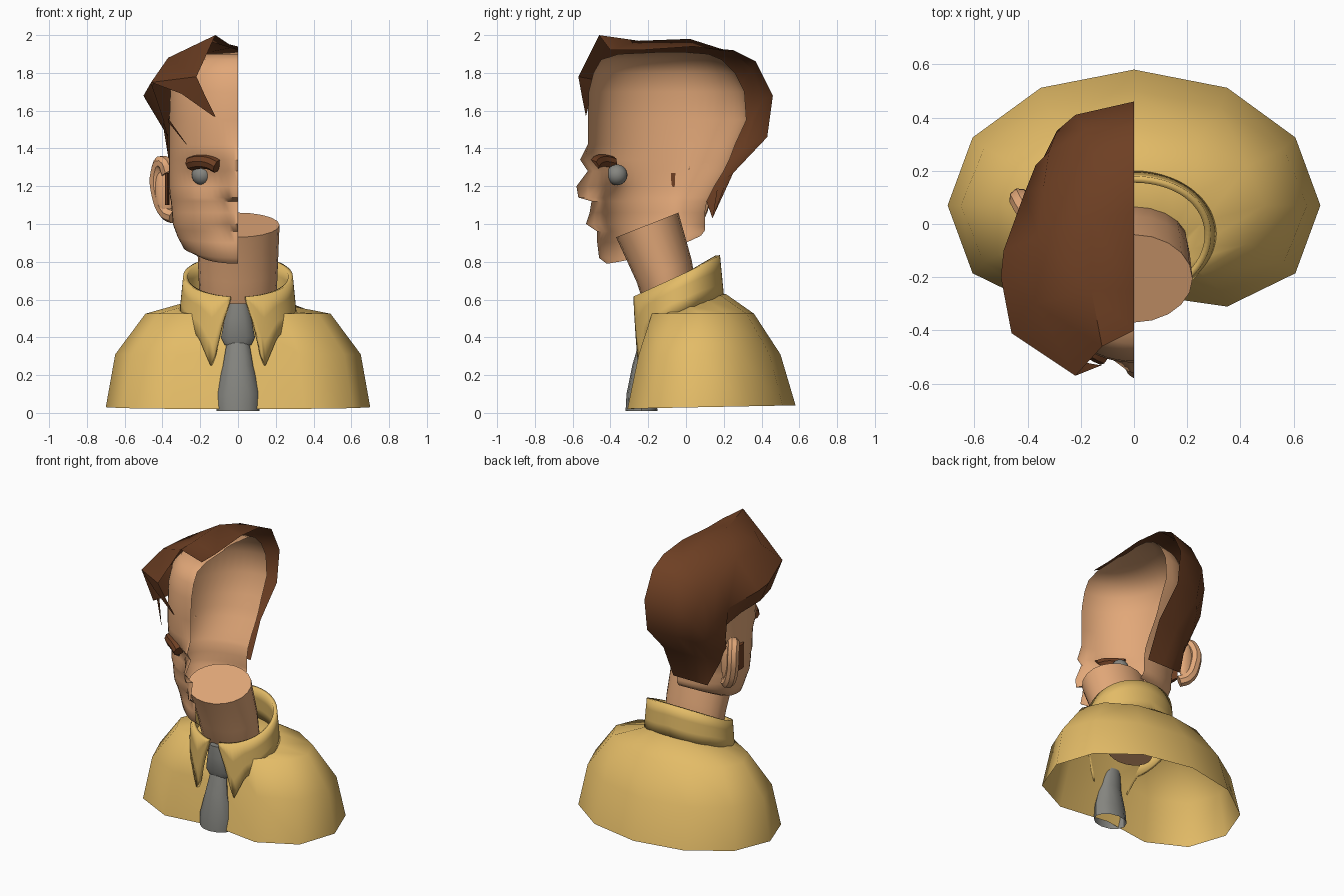
import bpy
import bmesh
from math import sin, cos, radians, pi, exp

default_cube = bpy.data.objects.get("Cube")
if default_cube:
    bpy.data.objects.remove(default_cube, do_unlink=True)


def make_material(name, colour):
    mat = bpy.data.materials.new(name)
    mat.use_nodes = True
    rgba = (*colour, 1.0)
    mat.diffuse_color = rgba
    mat.node_tree.nodes["Principled BSDF"].inputs["Base Color"].default_value = rgba
    return mat


SKIN = make_material("skin", (.76, .39, .19))
HAIR = make_material("brown hair", (.155, .05, .017))
SHIRT = make_material("yellow shirt", (.77, .5, .135))
GREY = make_material("grey", (.235, .235, .215))


def finish(obj, mat, angle=40):
    """Assign the material and smooth everything but the sharp edges."""
    obj.data.materials.append(mat)
    bpy.ops.object.select_all(action="DESELECT")
    obj.select_set(True)
    bpy.context.view_layer.objects.active = obj
    bpy.ops.object.shade_smooth_by_angle(angle=radians(angle))
    return obj


def loft(name, rows, mat, closed=False, caps=(), angle=40):
    """Skin a list of equally long point rows with quads."""
    bm = bmesh.new()
    grid = [[bm.verts.new(p) for p in row] for row in rows]
    count = len(rows[0])
    for low, high in zip(grid, grid[1:]):
        for i in range(count if closed else count - 1):
            j = (i + 1) % count
            bm.faces.new((low[i], low[j], high[j], high[i]))
    for index in caps:
        bm.faces.new(grid[index])
    bmesh.ops.remove_doubles(bm, verts=bm.verts[:], dist=.0005)
    bmesh.ops.recalc_face_normals(bm, faces=bm.faces[:])
    mesh = bpy.data.meshes.new(name)
    bm.to_mesh(mesh)
    bm.free()
    obj = bpy.data.objects.new(name, mesh)
    bpy.context.collection.objects.link(obj)
    return finish(obj, mat, angle)


def ring(z, rx, y, ry, tilt=0, sides=12):
    """Level or tilted ellipse; tilt raises the back."""
    turns = [2 * pi * i / sides for i in range(sides)]
    return [(rx * sin(t), y + ry * cos(t), z + tilt * cos(t)) for t in turns]


def chest_ring(front, *shape):
    """Ellipse with a flattened front, hollowed behind the tie."""
    return [(x, max(y, front + .05 * (abs(x) < .05)), z) for x, y, z in ring(*shape)]


def tube(name, points, radius, mat):
    """Round rod along a smooth path, turned into a mesh."""
    curve = bpy.data.curves.new(name, "CURVE")
    curve.dimensions = "3D"
    curve.bevel_depth = radius
    curve.bevel_resolution = 2
    curve.resolution_u = 4
    curve.use_fill_caps = True
    spline = curve.splines.new("BEZIER")
    spline.bezier_points.add(len(points) - 1)
    for knot, point in zip(spline.bezier_points, points):
        knot.co = point
        knot.handle_left_type = knot.handle_right_type = "AUTO"
    obj = bpy.data.objects.new(name, curve)
    bpy.context.collection.objects.link(obj)
    bpy.ops.object.select_all(action="DESELECT")
    obj.select_set(True)
    bpy.context.view_layer.objects.active = obj
    bpy.ops.object.convert(target="MESH")
    return finish(bpy.context.object, mat)


def ball(name, centre, scale, mat):
    bpy.ops.mesh.primitive_uv_sphere_add(segments=20, ring_count=12, radius=1,
                                         location=centre)
    obj = bpy.context.object
    obj.name = name
    obj.scale = scale
    return finish(obj, mat, 60)


def interpolate(table, x):
    for (x0, y0), (x1, y1) in zip(table, table[1:]):
        if x <= x1:
            return y0 + (y1 - y0) * (x - x0) / (x1 - x0)
    return table[-1][1]


# Shirt body, open underneath and drawn in to the neck
loft("shirt_body", [
    chest_ring(-.31, .03, .70, .07, .51, .01),
    chest_ring(-.25, .31, .65, .07, .43),
    chest_ring(-.18, .525, .49, .07, .29),
    chest_ring(-.2, .57, .26, .01, .2, .06),
    ring(.55, .18, -.06, .11, .05),
], SHIRT, closed=True, angle=60)

# Turned-down collar with two front points
HEM = [(0, .63), (60, .58), (100, .51), (138, .4), (153, .24), (163, .45), (172, .59)]
collar_rows = []
for level in (0, .33, .67, 1):
    row = []
    for step in range(-43, 44):
        t = radians(step * 4)
        top = .725 + .11 * cos(t)
        hem = interpolate(HEM, abs(step * 4))
        flare = .31 - .02 * level
        depth = .24 - .02 * level * (cos(t) > 0) * cos(t)
        row.append((flare * sin(t), -.04 + depth * cos(t), hem + (top - hem) * level))
    collar_rows.append(row)
collar = loft("collar", collar_rows, SHIRT)
thickness = collar.modifiers.new("thickness", "SOLIDIFY")
thickness.thickness = .025

# Neck, leaning forward with a flat top
loft("neck", [
    ring(.42, .16, -.04, .1, .02, 20),
    ring(.52, .2, -.06, .13, .05, 20),
    ring(.75, .21, -.115, .145, .06, 20),
    ring(.995, .22, -.205, .165, .065, 20),
], SKIN, closed=True, caps=(0, -1))

# Tie blade and knot
loft("tie_blade", [
    ring(.01, .115, -.235, .085),
    ring(.1, .115, -.24, .075),
    ring(.25, .08, -.235, .05),
    ring(.37, .06, -.215, .035),
], GREY, closed=True, caps=(-1,))
loft("tie_knot", [
    ring(.36, .07, -.215, .03),
    ring(.4, .09, -.22, .04),
    ring(.5, .07, -.23, .04),
    ring(.58, .05, -.235, .03),
], GREY, closed=True, caps=(0, -1))

# Half head: height, face depth, centre bump, half width, rear limit
HEAD = [
    (.79, -.38, .04, .23, .06), (.82, -.40, .06, .29, .08),
    (.90, -.40, .07, .32, .1), (.96, -.42, .05, .335, .1),
    (1.0, -.44, .09, .345, .1), (1.06, -.45, .06, .35, .1),
    (1.12, -.45, .05, .355, .11), (1.14, -.46, .11, .36, .12),
    (1.2, -.46, .12, .365, .15), (1.28, -.47, .05, .365, .2),
    (1.34, -.51, .05, .365, .23), (1.42, -.52, 0, .365, .26),
    (1.55, -.52, 0, .365, .32), (1.7, -.515, 0, .36, .31),
    (1.8, -.49, 0, .34, .26), (1.87, -.45, 0, .28, .19),
    (1.9, -.36, 0, .18, .12), (1.91, -.15, 0, .01, 0),
]
head_rows = []
COLUMNS = 28
for z, face, bump, width, rear in HEAD:
    row = []
    for i in range(COLUMNS + 1):
        a = pi * (i / COLUMNS) ** 1.25
        x = -width * abs(sin(a)) ** .95
        if cos(a) > 0:
            y = -.09 + (face + .09) * cos(a) ** .95
            spread = .13 if z < .95 else .06
            y -= bump * exp(-(x / spread) ** 2)
            if z in (1.2, 1.28):
                y += .025 * exp(-((x + .19) / .09) ** 2)
        else:
            y = -.09 - (rear + .09) * cos(a)
        lift = .33 * max(0, 1 - z) * (1 - cos(a))
        row.append((x, y, z + lift))
    head_rows.append(row)
loft("half_head", head_rows, SKIN, angle=50)

# Half hair shell, from the quiff over the crown to the nape
HAIR_ROWS = [
    [(0, -.4, 1.92), (-.12, -.46, 2.0), (-.22, -.57, 1.78), (-.46, -.41, 1.75), (-.39, -.38, 1.54)],
    [(0, -.25, 1.92), (-.16, -.25, 1.97), (-.37, -.3, 1.88), (-.5, -.2, 1.68), (-.4, -.25, 1.51)],
    [(0, .04, 1.94), (-.16, .02, 1.98), (-.36, -.05, 1.87), (-.49, -.1, 1.66), (-.39, -.05, 1.5)],
    [(0, .25, 1.92), (-.15, .24, 1.91), (-.34, .14, 1.8), (-.41, .12, 1.6), (-.37, .08, 1.46)],
    [(0, .37, 1.86), (-.18, .35, 1.82), (-.32, .27, 1.72), (-.37, .22, 1.52), (-.37, .09, 1.36)],
    [(0, .46, 1.68), (-.22, .41, 1.66), (-.29, .35, 1.56), (-.34, .25, 1.42), (-.37, .08, 1.29)],
    [(0, .43, 1.46), (-.2, .38, 1.44), (-.26, .31, 1.4), (-.32, .2, 1.32), (-.36, .06, 1.25)],
    [(0, .25, 1.27), (-.15, .24, 1.26), (-.23, .22, 1.25), (-.28, .17, 1.22), (-.33, .08, 1.2)],
]
nape = [(x * .8, .14, 1.03) for x, y, z in HAIR_ROWS[-1]]
loft("half_hair", HAIR_ROWS + [nape], HAIR, angle=45)

# Loose locks over the forehead and temple
loft("fringe_lock", [
    [(-.22, -.57, 1.78), (-.46, -.41, 1.75)],
    [(-.17, -.55, 1.67), (-.3, -.5, 1.69)],
    [(-.12, -.53, 1.57), (-.13, -.53, 1.57)],
], HAIR)
loft("temple_strand", [
    [(-.37, -.37, 1.56), (-.37, -.34, 1.54)],
    [(-.27, -.46, 1.42), (-.273, -.455, 1.42)],
], HAIR)
loft("sideburn", [
    ring(z, .012, -.06, .045, sides=8) for z in (1.1, 1.27)
], HAIR, closed=True, caps=(0, -1)).location.x = -.374

# Eyebrow and eye
tube("eyebrow", [(-.25, -.39, 1.32), (-.21, -.435, 1.33),
                 (-.15, -.475, 1.325), (-.11, -.495, 1.305)], .038, HAIR)
ball("eye", (-.19, -.365, 1.26), (.055, .055, .055), GREY)

# Ear: thick rim around a thin bowl
tube("ear_rim", [(-.37, .03, 1.27), (-.395, .04, 1.325), (-.425, .085, 1.28),
                 (-.42, .09, 1.15), (-.38, .07, 1.06), (-.34, .04, 1.04)], .039, SKIN)
ball("ear_bowl", (-.38, .065, 1.18), (.06, .035, .15), SKIN)
